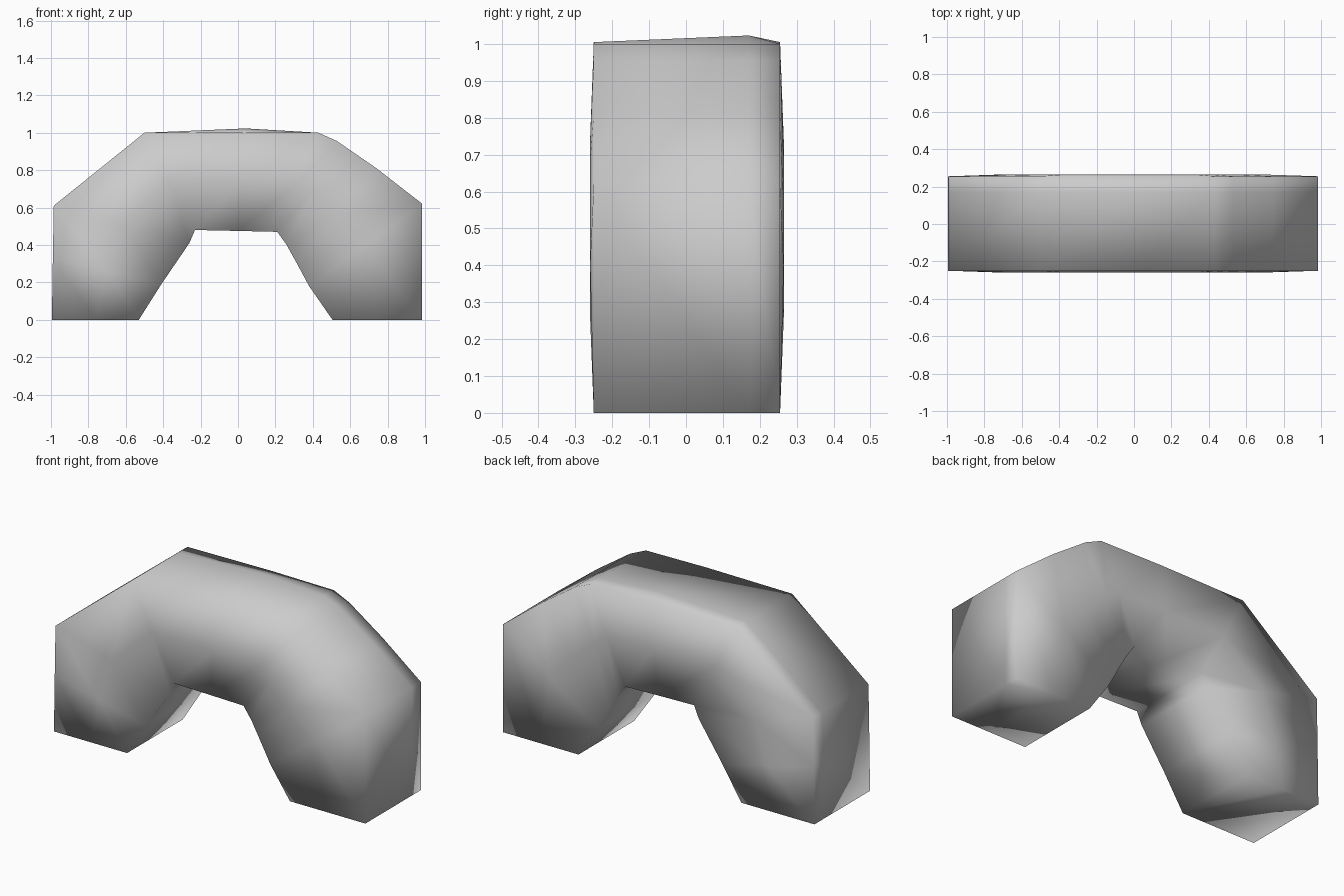
import bpy, bmesh

if "Cube" in bpy.data.objects:
    bpy.data.objects.remove(bpy.data.objects["Cube"])

# Cross-sections along the arch: outer (x, z), inner (x, z), crown bump
SECTIONS = [
    ((-0.995, 0.00), (-0.53, 0.00), 0),
    ((-0.99, 0.33), (-0.41, 0.19), 0),
    ((-0.985, 0.61), (-0.26, 0.41), 0),
    ((-0.50, 1.00), (-0.23, 0.48), 0),
    ((0.04, 1.005), (0.00, 0.475), 0.018),
    ((0.43, 1.00), (0.21, 0.47), 0),
    ((0.53, 0.955), (0.26, 0.40), 0),
    ((0.74, 0.81), (0.31, 0.31), 0),
    ((0.985, 0.62), (0.38, 0.18), 0),
    ((0.985, 0.00), (0.505, 0.00), 0),
]
FRONT, BACK = -0.25, 0.255


def section_ring(bm, outer, inner, bump):
    (ox, oz), (ix, iz) = outer, inner
    mx, mz = (ox + ix) / 2, (oz + iz) / 2
    # Ends stay flat, the middle of the arch swells slightly
    swell = 0.01 if oz > 0 else 0.0
    coords = [
        (ox, FRONT, oz), (ox, 0.17, oz + bump), (ox, BACK, oz),
        (mx, BACK + swell, mz), (ix, BACK, iz),
        (ix, FRONT, iz), (mx, FRONT - swell, mz),
    ]
    return [bm.verts.new(c) for c in coords]


# Arch body: skin the cross-sections and cap both feet
bm = bmesh.new()
rings = [section_ring(bm, *s) for s in SECTIONS]
for a, b in zip(rings, rings[1:]):
    n = len(a)
    for i in range(n):
        j = (i + 1) % n
        bm.faces.new((a[i], a[j], b[j], b[i]))
bm.faces.new(rings[0])
bm.faces.new(rings[-1])
bmesh.ops.recalc_face_normals(bm, faces=bm.faces)
for f in bm.faces:
    f.smooth = True

mesh = bpy.data.meshes.new("arch_block")
bm.to_mesh(mesh)
bm.free()
arch = bpy.data.objects.new("arch_block", mesh)
bpy.context.collection.objects.link(arch)
